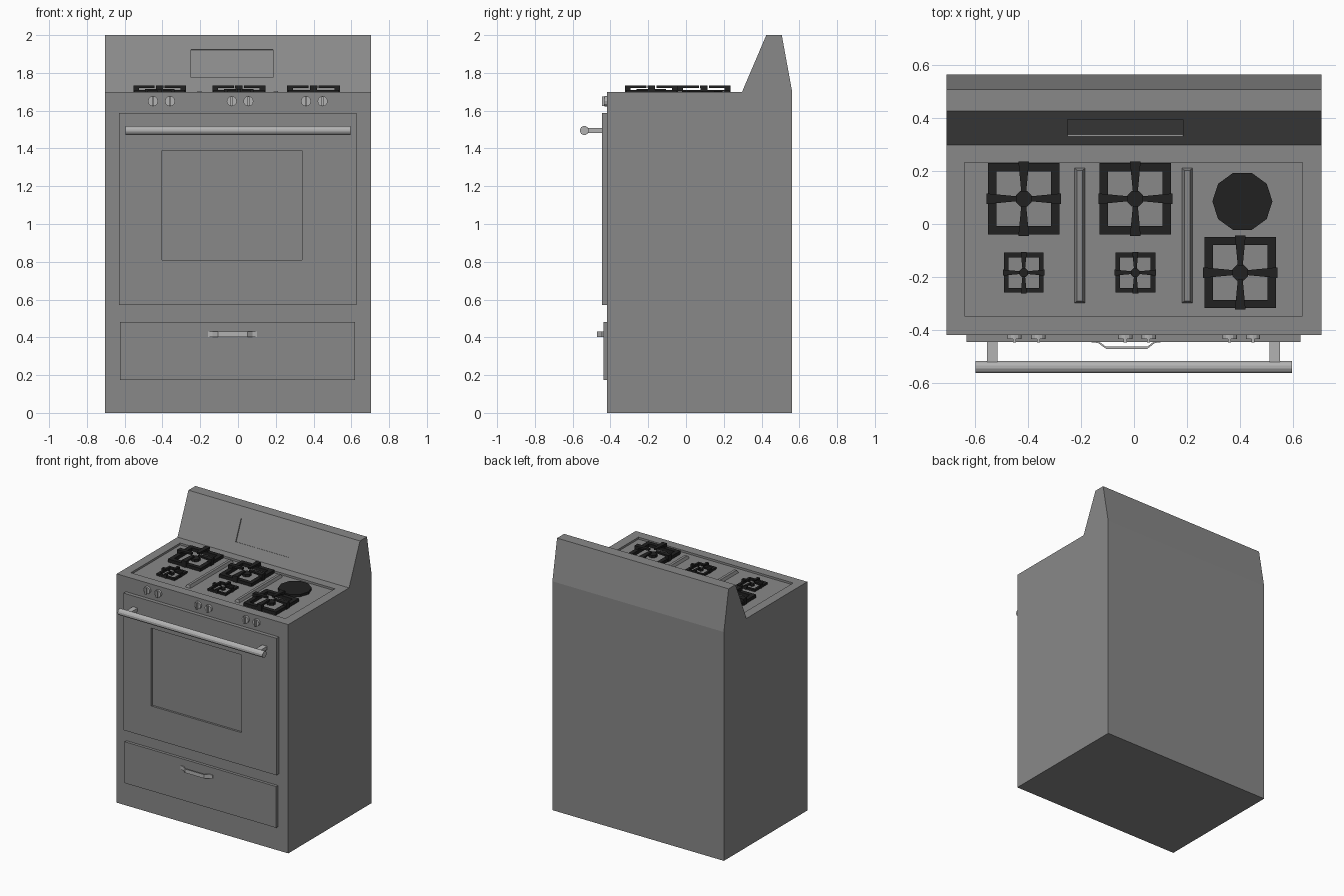
import bpy, bmesh, math
from mathutils import Matrix, Vector

if "Cube" in bpy.data.objects:
    bpy.data.objects.remove(bpy.data.objects["Cube"])


def material(name, v):
    m = bpy.data.materials.new(name)
    m.diffuse_color = (v, v, v, 1)
    m.use_nodes = True
    m.node_tree.nodes["Principled BSDF"].inputs["Base Color"].default_value = m.diffuse_color
    return m


STEEL = material("dark_steel", 0.25)
METAL = material("bright_metal", 0.45)
BLACK = material("cast_iron", 0.015)


def add_prism(bm, pts, lo, hi, axis):
    """Extrude a 2D outline between lo and hi along an axis."""
    def place(a, b, h):
        return {"x": (h, a, b), "y": (a, h, b), "z": (a, b, h)}[axis]
    bottom = bm.faces.new([bm.verts.new(place(a, b, lo)) for a, b in pts])
    ext = bmesh.ops.extrude_face_region(bm, geom=[bottom])["geom"]
    verts = [v for v in ext if isinstance(v, bmesh.types.BMVert)]
    bmesh.ops.translate(bm, verts=verts, vec=Vector(place(0, 0, hi - lo)))
    return verts


def make(name, bm, mat):
    bmesh.ops.recalc_face_normals(bm, faces=bm.faces[:])
    me = bpy.data.meshes.new(name)
    bm.to_mesh(me)
    bm.free()
    me.materials.append(mat)
    ob = bpy.data.objects.new(name, me)
    bpy.context.collection.objects.link(ob)
    return ob


def prism(name, pts, lo, hi, axis, mat=STEEL):
    bm = bmesh.new()
    add_prism(bm, pts, lo, hi, axis)
    return make(name, bm, mat)


def rect(a0, a1, b0, b1):
    return [(a0, b0), (a1, b0), (a1, b1), (a0, b1)]


def ngon(a, b, r, n, turn=0.0):
    return [(a + r * math.cos(turn + 2 * math.pi * i / n),
             b + r * math.sin(turn + 2 * math.pi * i / n)) for i in range(n)]


def cut(ob, cutter):
    """Apply a boolean recess and drop the cutter."""
    cutter.hide_render = True
    mod = ob.modifiers.new("recess", "BOOLEAN")
    mod.operation = "DIFFERENCE"
    mod.solver = "EXACT"
    mod.object = cutter
    bpy.context.view_layer.objects.active = ob
    bpy.ops.object.modifier_apply(modifier=mod.name)
    bpy.data.objects.remove(cutter)


TOP, FLOOR, FRONT = 1.70, 1.685, -0.417

# Body with backguard, cooktop recess and display recess
body = prism("body", [(FRONT, 0), (0.562, 0), (0.562, TOP), (0.507, 2.0),
                      (0.425, 2.0), (0.297, TOP), (FRONT, TOP)], -0.705, 0.705, "x")
cut(body, prism("cooktop_cutter", rect(-0.638, 0.634, -0.347, 0.231), FLOOR, 1.8, "z"))


def slant(t, d):
    return (0.297 + 0.128 * t + 0.92 * d, TOP + 0.30 * t - 0.392 * d)


cut(body, prism("display_cutter", [slant(0.25, -0.02), slant(0.75, -0.02),
                                   slant(0.75, 0.008), slant(0.25, 0.008)],
                -0.25, 0.185, "x"))

# Oven door with recessed window
door = prism("oven_door", rect(-0.63, 0.627, 0.57, 1.588), -0.445, FRONT, "y")
cut(door, prism("window_cutter", rect(-0.402, 0.34, 0.81, 1.388), -0.5, -0.43, "y"))

# Door handle bar and its posts
prism("door_handle", ngon(-0.538, 1.495, 0.024, 12, math.pi / 12), -0.596, 0.595, "x", METAL)
for side, x in (("left", -0.533), ("right", 0.53)):
    prism(side + "_handle_post", rect(x - 0.02, x + 0.02, 1.483, 1.508),
          -0.535, -0.44, "y", METAL)

# Drawer with bent pull
prism("drawer", rect(-0.625, 0.62, 0.175, 0.482), -0.438, FRONT, "y")
path = [(-0.16, -0.437), (-0.135, -0.440), (-0.105, -0.462), (0.05, -0.462),
        (0.078, -0.440), (0.10, -0.437)]
prism("drawer_pull", path + [(x, y - 0.008) for x, y in reversed(path)],
      0.402, 0.43, "z", METAL)

# Control knobs: disc plus upright grip
for i, x in enumerate((-0.45, -0.36, -0.033, 0.055, 0.36, 0.448)):
    bm = bmesh.new()
    add_prism(bm, ngon(x, 1.65, 0.027, 12), -0.432, FRONT, "y")
    add_prism(bm, rect(x - 0.006, x + 0.006, 1.626, 1.674), -0.446, -0.43, "y")
    make(f"knob_{i + 1}", bm, METAL)

# Cooktop divider ridges with tapered tops
for side, x in (("left", -0.204), ("right", 0.2)):
    bm = bmesh.new()
    top = add_prism(bm, rect(x - 0.02, x + 0.02, -0.297, 0.21), FLOOR, 1.704, "z")
    for v in top:
        v.co.x = x + (v.co.x - x) * 0.5
        v.co.y += 0.008 if v.co.y < 0 else -0.008
    make(side + "_divider", bm, STEEL)


# Burner grates: low square frame, four raised arms, octagonal cap
def grate(name, x, y, s, rise):
    bm = bmesh.new()
    inner = s * 0.77
    z_low, z_top = FLOOR + 0.5 * rise, FLOOR + rise
    for sign in (-1, 1):
        a, b = sorted((sign * s, sign * inner))
        add_prism(bm, rect(-s, s, a, b), FLOOR, z_low, "z")
        add_prism(bm, rect(a, b, -inner, inner), FLOOR, z_low, "z")
    for k in range(4):
        n = len(bm.verts)
        out, tip = s * 1.04, s * 0.2
        w, wt = s * 0.15, s * 0.07
        add_prism(bm, [(out, -w), (out, w), (tip, wt), (tip, -wt)],
                  z_top - 0.28 * rise, z_top, "z")
        add_prism(bm, rect(s * 0.82, out, -w * 0.9, w * 0.9),
                  FLOOR, z_top - 0.28 * rise, "z")
        bm.verts.ensure_lookup_table()
        bmesh.ops.rotate(bm, verts=bm.verts[n:], cent=(0, 0, 0),
                         matrix=Matrix.Rotation(k * math.pi / 2, 3, "Z"))
    add_prism(bm, ngon(0, 0, s * 0.24, 8, math.pi / 8), FLOOR, FLOOR + 0.4 * rise, "z")
    bmesh.ops.translate(bm, verts=bm.verts, vec=(x, y, 0))
    make(name, bm, BLACK)


grate("rear_left_grate", -0.415, 0.095, 0.134, 0.047)
grate("rear_middle_grate", 0.005, 0.095, 0.134, 0.047)
grate("front_right_grate", 0.40, -0.183, 0.134, 0.047)
grate("front_left_grate", -0.415, -0.183, 0.075, 0.03)
grate("front_middle_grate", 0.005, -0.183, 0.075, 0.03)

# Round hot plate
prism("hot_plate", ngon(0.408, 0.085, 0.113, 10), FLOOR, 1.703, "z", BLACK)
